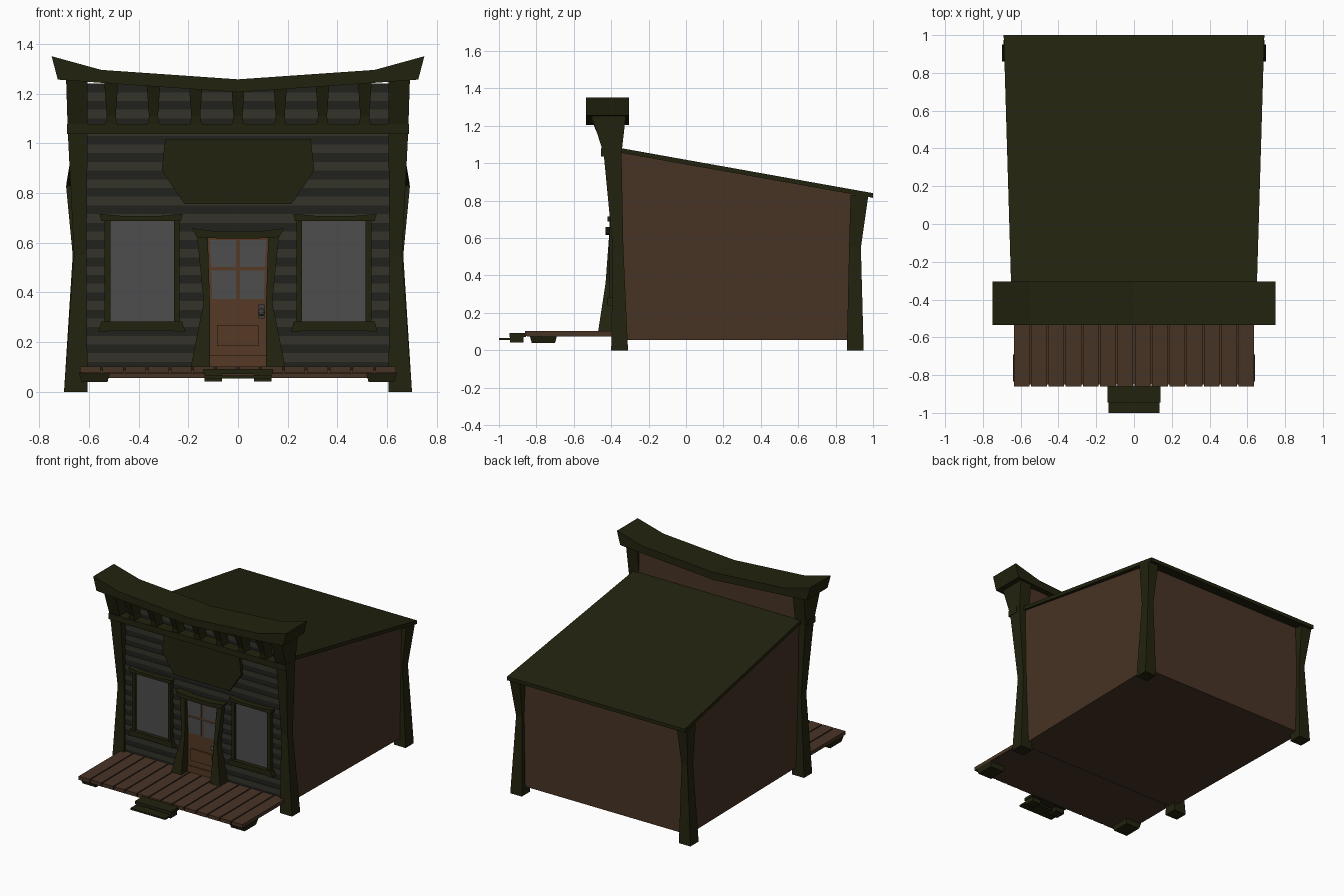
import bpy, bmesh

if "Cube" in bpy.data.objects:
    bpy.data.objects.remove(bpy.data.objects["Cube"])


def mat(name, r, g, b):
    m = bpy.data.materials.new(name)
    m.diffuse_color = (r, g, b, 1)
    m.use_nodes = True
    m.node_tree.nodes["Principled BSDF"].inputs["Base Color"].default_value = m.diffuse_color
    return m


GREEN = mat("dark green trim", 0.0165, 0.0165, 0.0048)
BROWN = mat("brown wood", 0.064, 0.033, 0.018)
DOOR = mat("door wood", 0.092, 0.042, 0.018)
LIGHT = mat("light grey siding", 0.034, 0.033, 0.023)
DARK = mat("dark grey siding", 0.0155, 0.0155, 0.0125)
GLASS = mat("grey glass", 0.074, 0.074, 0.074)
METAL = mat("knob metal", 0.05, 0.05, 0.052)


def finish(name, bm, material):
    bmesh.ops.recalc_face_normals(bm, faces=bm.faces[:])
    me = bpy.data.meshes.new(name)
    bm.to_mesh(me)
    bm.free()
    me.materials.append(material)
    ob = bpy.data.objects.new(name, me)
    bpy.context.collection.objects.link(ob)
    return ob


def loft(name, material, sections, side=1, dx=0):
    """Stack of rectangles (z, x0, x1, y0, y1); side=-1 mirrors in x."""
    bm = bmesh.new()
    rings = []
    for z, x0, x1, y0, y1 in sections:
        rings.append([bm.verts.new((side * x + dx, y, z))
                      for x, y in ((x0, y0), (x1, y0), (x1, y1), (x0, y1))])
    for a, b in zip(rings, rings[1:]):
        for i in range(4):
            j = (i + 1) % 4
            bm.faces.new((a[i], a[j], b[j], b[i]))
    bm.faces.new(rings[0])
    bm.faces.new(rings[-1])
    return finish(name, bm, material)


def box(name, material, x0, x1, y0, y1, z0, z1, side=1):
    return loft(name, material, [(z0, x0, x1, y0, y1), (z1, x0, x1, y0, y1)], side)


def prism(name, material, profile, y0, y1, side=1):
    """Outline in x, z pushed through from y0 to y1."""
    bm = bmesh.new()
    f = bm.faces.new([bm.verts.new((side * x, y0, z)) for x, z in profile])
    ext = bmesh.ops.extrude_face_region(bm, geom=[f])["geom"]
    for v in ext:
        if isinstance(v, bmesh.types.BMVert):
            v.co.y = y1
    return finish(name, bm, material)


def sym(right):
    """Complete a right-half outline with its mirrored left half."""
    return right + [(-x, z) for x, z in reversed(right) if x > 0]


def slab(name, material, ends):
    """Front-to-back solid: two rectangles (y, half width, z0, z1)."""
    bm = bmesh.new()
    a, b = [[bm.verts.new((x, y, z)) for x, z in ((-w, z0), (w, z0), (w, z1), (-w, z1))]
            for y, w, z0, z1 in ends]
    for i in range(4):
        j = (i + 1) % 4
        bm.faces.new((a[i], a[j], b[j], b[i]))
    bm.faces.new(a)
    bm.faces.new(b)
    return finish(name, bm, material)


# Main body and sloping roof
slab("building_body", BROWN, [(-0.36, 0.635, 0.055, 1.065), (0.91, 0.655, 0.055, 0.835)])
slab("roof", GREEN, [(-0.345, 0.65, 1.055, 1.08), (1.0, 0.69, 0.815, 0.84)])

# False front with alternating siding boards
box("front_wall", BROWN, -0.63, 0.63, -0.37, -0.345, 0.055, 1.24)
step, z, i = 0.035, 0.085, 0
while z < 1.23:
    top = min(z + step, 1.24)
    out = -0.384 if i % 2 else -0.379
    box("siding_board", LIGHT if i % 2 else DARK, -0.62, 0.62, out, -0.37, z, top)
    z += step
    i += 1

for s in (1, -1):
    # Waisted corner posts
    loft("front_post", GREEN, [(0, 0.605, 0.70, -0.40, -0.31),
                               (0.55, 0.61, 0.66, -0.392, -0.335),
                               (1.05, 0.605, 0.685, -0.44, -0.345),
                               (1.27, 0.605, 0.692, -0.51, -0.32)], s)
    loft("back_post", GREEN, [(0, 0.61, 0.70, 0.86, 0.95),
                              (0.55, 0.62, 0.665, 0.872, 0.935),
                              (0.83, 0.61, 0.692, 0.88, 0.975)], s)
    # Windows
    box("window_glass", GLASS, 0.25, 0.52, -0.391, -0.38, 0.275, 0.695, s)
    for x0, x1 in ((0.236, 0.258), (0.513, 0.538)):
        box("window_jamb", GREEN, x0, x1, -0.41, -0.37, 0.265, 0.70, s)
    prism("window_head", GREEN, [(0.23, 0.688), (0.55, 0.688), (0.558, 0.716), (0.47, 0.708),
                                 (0.31, 0.708), (0.222, 0.716)], -0.42, -0.37, s)
    prism("window_sill", GREEN, [(0.212, 0.24), (0.30, 0.247), (0.48, 0.247), (0.562, 0.24),
                                 (0.55, 0.283), (0.225, 0.283)], -0.42, -0.37, s)
    # Flared door jambs
    loft("door_jamb", GREEN, [(0.10, 0.112, 0.19, -0.47, -0.37),
                              (0.36, 0.113, 0.138, -0.43, -0.37),
                              (0.63, 0.122, 0.165, -0.41, -0.37)], s)
    # Porch and step feet
    loft("porch_foot", GREEN, [(0.04, 0.525, 0.63, -0.825, -0.70),
                               (0.077, 0.515, 0.64, -0.835, -0.69)], s)
    box("step_foot", GREEN, 0.065, 0.135, -0.94, -0.87, 0.042, 0.08, s)

# Crown beam with upswept ends
crown = sym([(0, 1.205), (0.55, 1.24), (0.725, 1.256), (0.75, 1.35), (0.55, 1.295)])
crown = [p for p in crown] + [(0, 1.257)]
half = [(0, 1.205), (0.55, 1.243), (0.725, 1.256), (0.75, 1.35), (0.55, 1.295), (0, 1.257)]
outline = half + [(-x, z) for x, z in reversed(half) if x > 0]
prism("crown_beam", GREEN, outline, -0.535, -0.305)

# Lower beam and the row of brackets
box("lower_beam", GREEN, -0.688, 0.688, -0.455, -0.37, 1.037, 1.078)
for k in range(-3, 4):
    loft("bracket", GREEN, [(1.07, -0.025, 0.025, -0.45, -0.37),
                            (1.11, -0.018, 0.018, -0.455, -0.37),
                            (1.245, -0.028, 0.028, -0.51, -0.37)], 1, 0.17 * k)

# Blank sign board
prism("sign_board", GREEN, sym([(0.215, 0.755), (0.307, 0.89), (0.293, 1.016)]), -0.405, -0.37)

# Door with four panes, lower panel and knob
prism("door", DOOR, sym([(0.117, 0.10), (0.117, 0.36), (0.128, 0.63)]), -0.393, -0.37)
for s in (1, -1):
    prism("door_pane_low", GLASS, [(0.009, 0.374), (0.104, 0.374), (0.108, 0.487), (0.009, 0.487)],
          -0.396, -0.388, s)
    prism("door_pane_high", GLASS, [(0.009, 0.502), (0.109, 0.502), (0.114, 0.61), (0.009, 0.61)],
          -0.396, -0.388, s)
loft("door_panel", DOOR, [(0.185, -0.085, 0.082, -0.403, -0.39),
                          (0.268, -0.085, 0.082, -0.403, -0.39)])
box("door_kick_board", DOOR, -0.116, 0.116, -0.402, -0.39, 0.10, 0.145)
prism("door_lintel", GREEN, sym([(0.06, 0.616), (0.165, 0.622), (0.187, 0.658), (0.08, 0.645)]),
      -0.43, -0.37)
box("knob_plate", METAL, 0.083, 0.107, -0.4, -0.39, 0.295, 0.352)
bm = bmesh.new()
bmesh.ops.create_uvsphere(bm, u_segments=10, v_segments=6, radius=0.015)
bmesh.ops.translate(bm, verts=bm.verts[:], vec=(0.095, -0.416, 0.32))
finish("door_knob", bm, METAL)

# Porch planks
pitch = 1.28 / 14
for k in range(14):
    x = -0.64 + k * pitch
    box("porch_plank", BROWN, x + 0.004, x + pitch - 0.004, -0.86, -0.365, 0.077, 0.102)
box("porch_base", BROWN, -0.63, 0.63, -0.85, -0.365, 0.073, 0.09)

# Front steps
box("upper_step", GREEN, -0.14, 0.14, -0.945, -0.855, 0.072, 0.092)
box("lower_step", GREEN, -0.135, 0.135, -1.0, -0.90, 0.054, 0.066)
